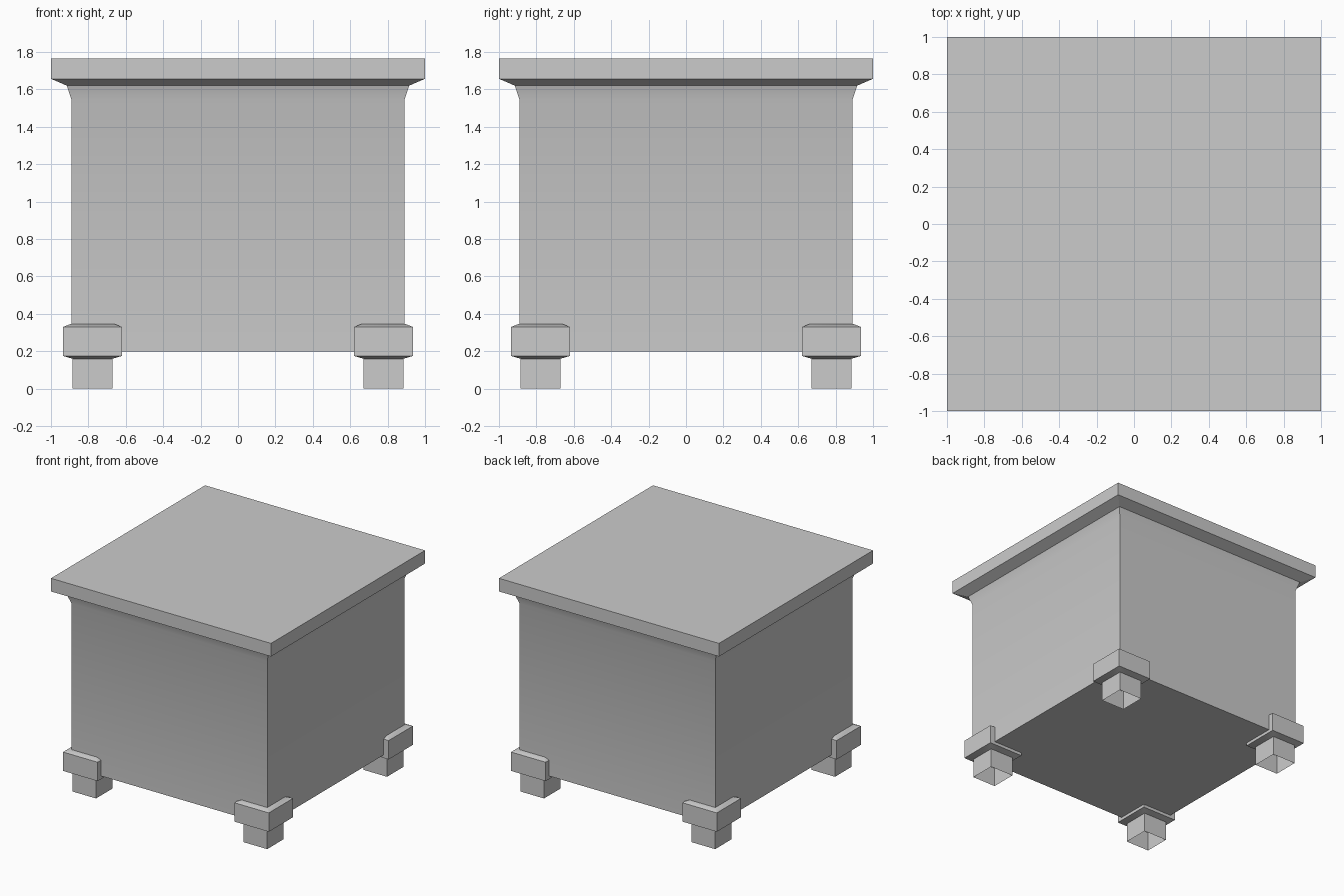
import bpy
import bmesh
from math import radians

cube = bpy.data.objects.get("Cube")
if cube:
    bpy.data.objects.remove(cube, do_unlink=True)

GREY = (0.6, 0.6, 0.6, 1.0)
grey = bpy.data.materials.new("light grey")
grey.use_nodes = True
grey.diffuse_color = GREY
grey.node_tree.nodes["Principled BSDF"].inputs["Base Color"].default_value = GREY


def square_stack(name, profile, centre=(0, 0), close_bottom=True):
    """Skin square rings given as (half width, height), from the bottom up."""
    bm = bmesh.new()
    corners = ((-1, -1), (1, -1), (1, 1), (-1, 1))
    rings = [[bm.verts.new((centre[0] + sx * h, centre[1] + sy * h, z))
              for sx, sy in corners] for h, z in profile]
    for low, high in zip(rings, rings[1:]):
        for i in range(4):
            j = (i + 1) % 4
            bm.faces.new((low[i], low[j], high[j], high[i]))
    bm.faces.new(rings[-1])
    if close_bottom:
        bm.faces.new(rings[0][::-1])
    mesh = bpy.data.meshes.new(name)
    bm.to_mesh(mesh)
    bm.free()
    mesh.materials.append(grey)
    obj = bpy.data.objects.new(name, mesh)
    bpy.context.collection.objects.link(obj)
    bpy.ops.object.select_all(action='DESELECT')
    obj.select_set(True)
    bpy.context.view_layer.objects.active = obj
    bpy.ops.object.shade_smooth_by_angle(angle=radians(30))
    return obj


# Box body flaring softly into an overhanging top slab
square_stack("body_and_top", [(0.89, 0.2), (0.89, 1.545), (0.915, 1.62),
                              (1.0, 1.657), (1.0, 1.765)])

# Corner feet: a hollow leg, open underneath, below a bevelled collar
foot_profile = [(0.107, 0), (0.107, 0.16), (0.157, 0.175),
                (0.157, 0.33), (0.12, 0.345)]
for side, sx in (("right", -1), ("left", 1)):
    for end, sy in (("front", -1), ("back", 1)):
        square_stack(f"{end}_{side}_foot", foot_profile,
                     (0.778 * sx, 0.778 * sy), close_bottom=False)
